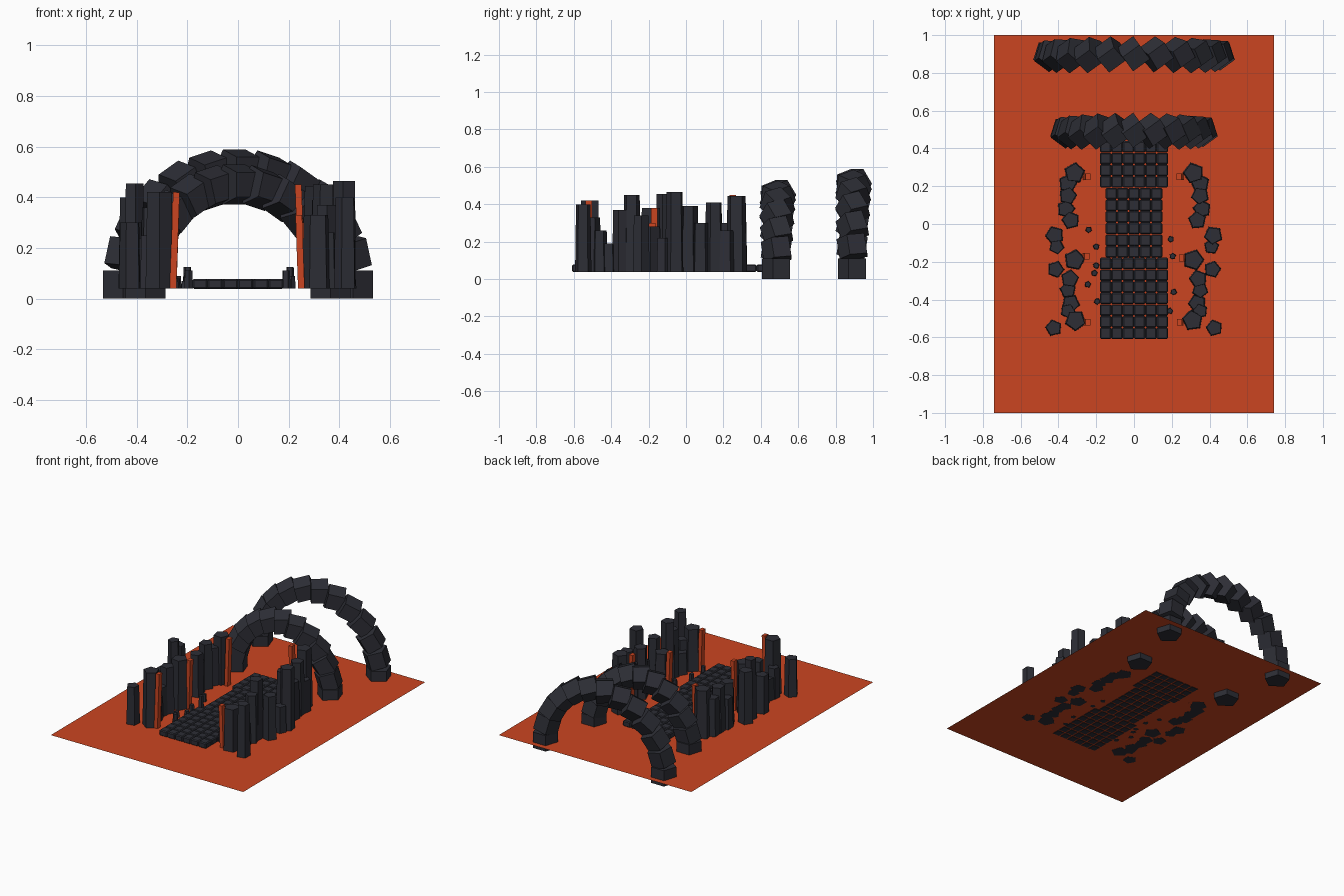
import bpy, bmesh, math, random
from mathutils import Matrix, Vector

random.seed(4)
cube = bpy.data.objects.get("Cube")
if cube:
    bpy.data.objects.remove(cube, do_unlink=True)

GROUND = 0.04


def material(name, rgb):
    m = bpy.data.materials.new(name)
    m.use_nodes = True
    m.diffuse_color = (*rgb, 1)
    m.node_tree.nodes["Principled BSDF"].inputs["Base Color"].default_value = (*rgb, 1)
    return m


basalt = material("dark basalt", (0.026, 0.027, 0.036))
lava = material("glowing lava", (0.6, 0.06, 0.015))


def finish(bm, name, mat):
    mesh = bpy.data.meshes.new(name)
    bm.to_mesh(mesh)
    bm.free()
    mesh.materials.append(mat)
    ob = bpy.data.objects.new(name, mesh)
    bpy.context.collection.objects.link(ob)
    return ob


def prism(bm, matrix, r_bottom, r_top, length, sides=5):
    bmesh.ops.create_cone(bm, cap_ends=True, segments=sides, radius1=r_bottom,
                          radius2=r_top, depth=length, matrix=matrix)


def box(bm, centre, size, turn=Matrix()):
    m = Matrix.Translation(centre) @ turn @ Matrix.Diagonal((*size, 1))
    return bmesh.ops.create_cube(bm, size=1, matrix=m)["verts"]


def standing(bm, x, y, r, top, taper, angle):
    base = GROUND - 0.001
    m = Matrix.Translation((x, y, (base + top) / 2)) @ Matrix.Rotation(angle, 4, "Z")
    prism(bm, m, r, r * taper, top - base)


# Lava field
bm = bmesh.new()
bmesh.ops.create_grid(bm, x_segments=1, y_segments=1, size=1,
                      matrix=Matrix.Translation((0, 0, GROUND)) @ Matrix.Diagonal((0.74, 1, 1, 1)))
finish(bm, "lava_field", lava)


# Arches of stacked five-sided blocks, each block yawed by a tenth of a turn
def arch(name, y, half_span, rise, count=13):
    bm = bmesh.new()
    yaw = Matrix.Rotation(math.radians(36), 4, "Z")
    for i in range(count):
        t = math.pi * i / (count - 1)
        pos = Vector((-half_span * math.cos(t), y, 0.055 + rise * math.sin(t)))
        m = Matrix.Translation(pos) @ yaw @ Matrix.Rotation(t, 4, "Y")
        prism(bm, m, 0.083, 0.083, 0.11)
    finish(bm, name, basalt)


arch("front_arch", 0.49, 0.365, 0.395)
arch("back_arch", 0.895, 0.455, 0.455)

# Basalt columns: x, y, radius, right-hand top, left-hand top
columns = [
    (.315, .27, .058, .445, .37), (.35, .215, .052, .26, .30),
    (.35, .15, .05, .41, .35), (.36, .08, .05, .30, .25),
    (.335, .02, .05, .39, .33), (.42, -.06, .052, .465, .40),
    (.41, -.12, .042, .22, .455), (.415, -.24, .047, .34, .30),
    (.315, -.19, .058, .28, .38), (.34, -.29, .05, .45, .36),
    (.35, -.35, .045, .37, .24), (.335, -.42, .05, .19, .19),
    (.35, -.46, .042, .26, .25), (.31, -.51, .058, .33, .42),
    (.425, -.55, .046, .40, .30),
]
for side, label, which in ((1, "left", 3), (-1, "right", 4)):
    bm = bmesh.new()
    for col in columns:
        standing(bm, side * col[0], col[1], col[2], col[which], 0.88, random.uniform(0, 1.25))
    finish(bm, label + "_columns", basalt)

# Lava streams leaning on the inner faces of the columns
bm = bmesh.new()
streams = [(-.25, -.52, .42), (-.255, -.17, .38), (-.25, .25, .37),
           (.245, .25, .45), (.255, -.18, .30), (.245, -.52, .33)]
for x, y, top in streams:
    lean = Matrix.Rotation(math.radians(2 if x < 0 else -2), 4, "Y")
    box(bm, (x, y, (top + GROUND) / 2), (0.026, 0.035, top - GROUND), lean)
finish(bm, "lava_streams", lava)

# Paved walkway, narrower in the middle
bm = bmesh.new()
PITCH = 0.0617
for row in range(17):
    across = 5 if 7 <= row < 13 else 6
    for k in range(across):
        x = (k - (across - 1) / 2) * 0.06
        box(bm, (x, -0.579 + row * PITCH, 0.058), (0.0595, 0.061, 0.04))
bmesh.ops.bevel(bm, geom=bm.edges[:], offset=0.006, segments=1, affect="EDGES")
finish(bm, "walkway_tiles", basalt)

# Small stones beside the walkway
bm = bmesh.new()
stones = [(-.24, -.03, .09), (-.2, -.12, .125), (-.2, -.22, .1), (-.245, -.32, .08),
          (-.195, -.41, .11), (.195, -.08, .11), (.205, -.17, .125),
          (.21, -.36, .09), (.19, -.46, .11), (-.21, -.26, .07)]
for x, y, top in stones:
    standing(bm, x, y, 0.018, top, 0.85, random.uniform(0, 1.25))
finish(bm, "path_stones", basalt)
